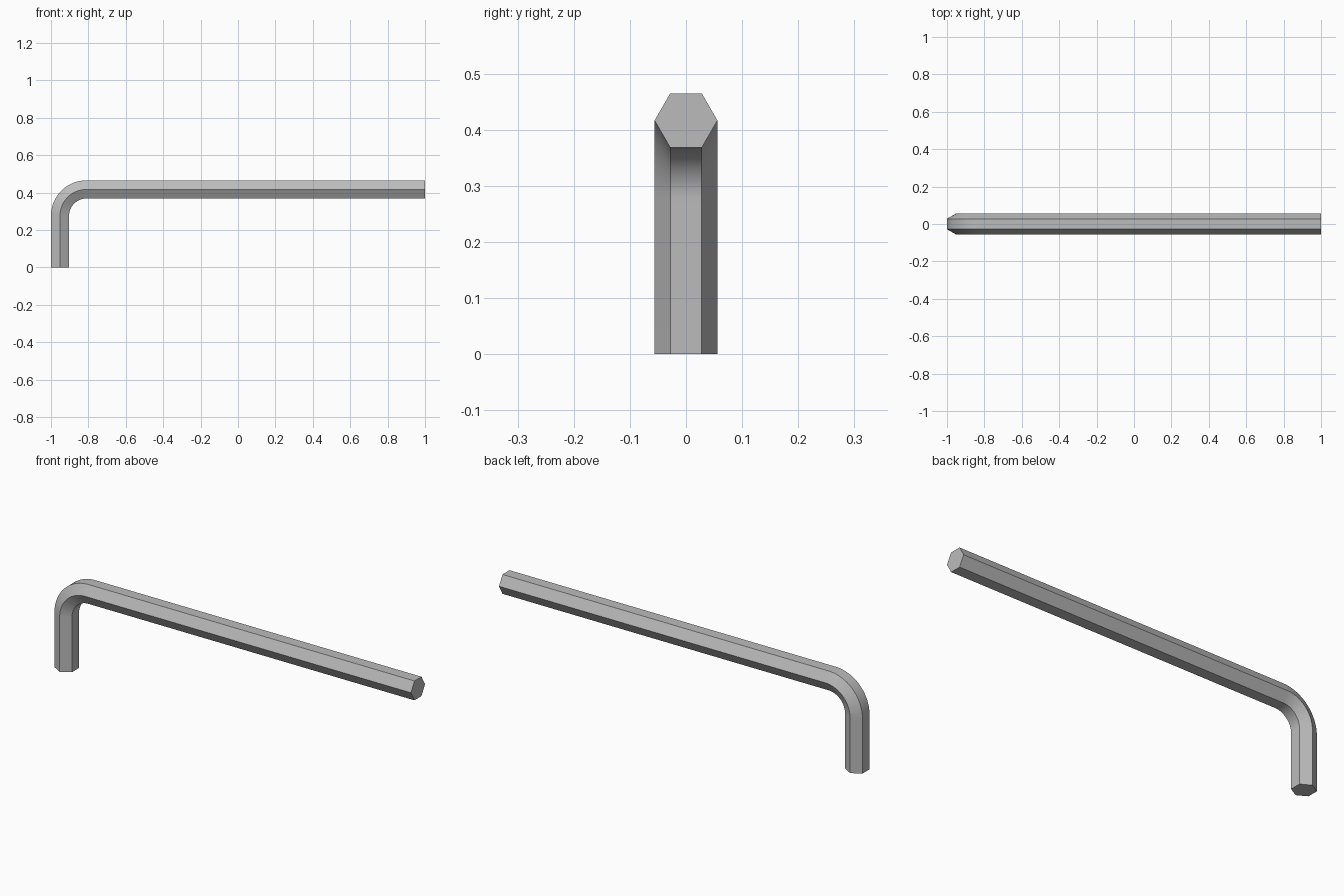
import bpy
import bmesh
from math import sin, cos, pi, sqrt, radians
from mathutils import Vector

cube = bpy.data.objects.get("Cube")
if cube:
    bpy.data.objects.remove(cube, do_unlink=True)

# Key dimensions
CORNER = 0.056                      # hexagon corner radius
FLAT = CORNER * sqrt(3) / 2         # hexagon flat radius
HEIGHT = 0.465
BEND = 0.14                         # centreline bend radius
BEND_STEPS = 24

# Plain steel colour
steel = bpy.data.materials.new("steel_grey")
steel.use_nodes = True
colour = (0.5, 0.5, 0.5, 1)
steel.diffuse_color = colour
steel.node_tree.nodes["Principled BSDF"].inputs["Base Color"].default_value = colour

# Centreline stations: short leg, rounded bend, long arm
leg_x = -1 + FLAT
arm_z = HEIGHT - FLAT
centre = Vector((leg_x + BEND, 0, arm_z - BEND))
stations = [(Vector((leg_x, 0, 0)), Vector((-1, 0, 0)))]
for i in range(BEND_STEPS + 1):
    a = pi / 2 * i / BEND_STEPS
    outward = Vector((-cos(a), 0, sin(a)))
    stations.append((centre + outward * BEND, outward))
stations.append((Vector((1, 0, arm_z)), Vector((0, 0, 1))))

# Sweep the hexagon, flats facing the inside and outside of the bend
bm = bmesh.new()
side = Vector((0, 1, 0))
rings = []
for point, outward in stations:
    angles = [k * pi / 3 for k in range(6)]
    rings.append([bm.verts.new(point + CORNER * (side * cos(t) + outward * sin(t)))
                  for t in angles])
for r0, r1 in zip(rings, rings[1:]):
    for k in range(6):
        n = (k + 1) % 6
        bm.faces.new((r0[k], r0[n], r1[n], r1[k]))
bm.faces.new(rings[0])
bm.faces.new(rings[-1])
bmesh.ops.recalc_face_normals(bm, faces=bm.faces)

mesh = bpy.data.meshes.new("hex_key")
bm.to_mesh(mesh)
bm.free()
mesh.materials.append(steel)
key = bpy.data.objects.new("hex_key", mesh)
bpy.context.collection.objects.link(key)

# Smooth bend with crisp hexagon edges
bpy.ops.object.select_all(action="DESELECT")
key.select_set(True)
bpy.context.view_layer.objects.active = key
bpy.ops.object.shade_smooth_by_angle(angle=radians(30))
